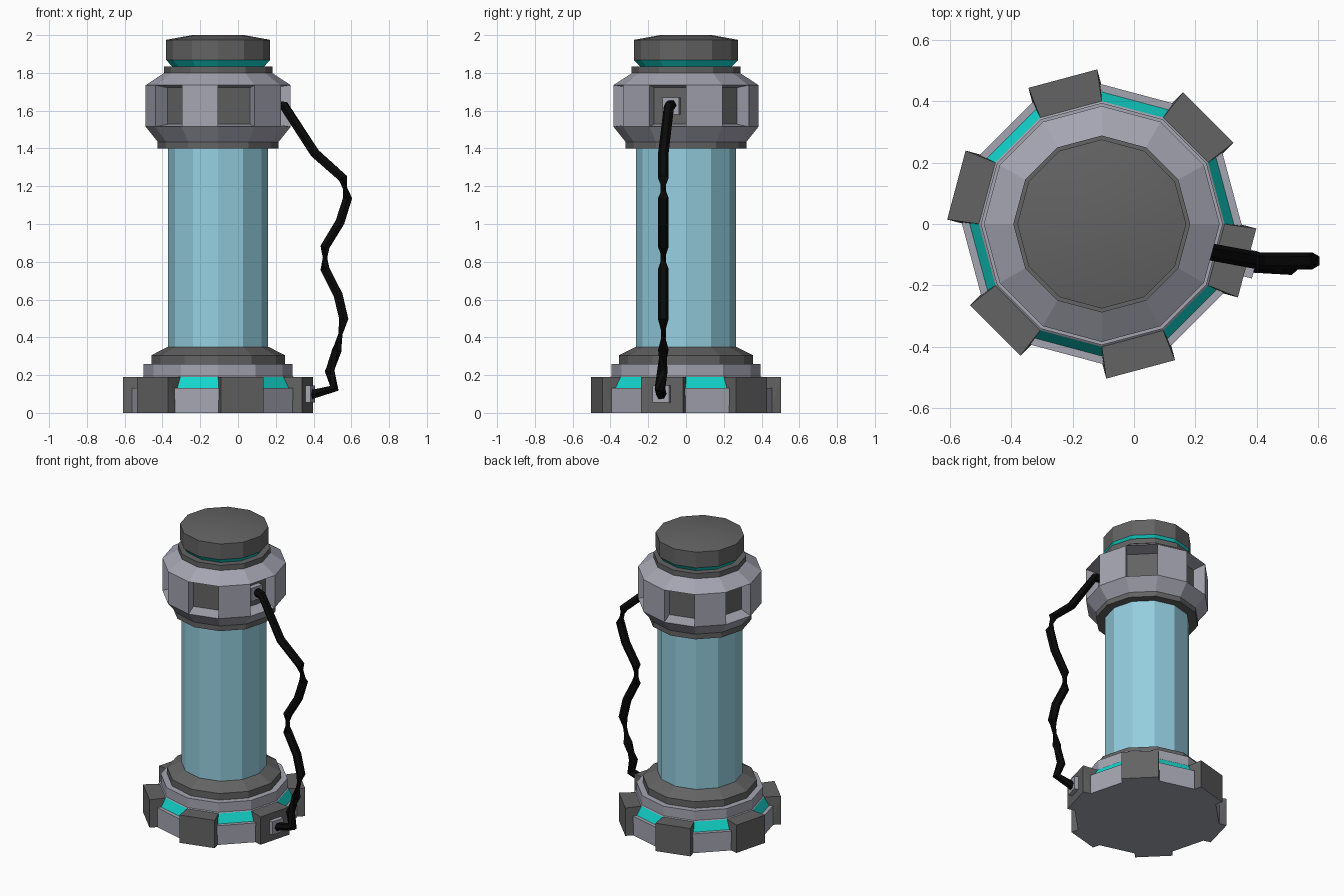
import bpy, bmesh
from math import cos, sin, radians, pi
from mathutils import Vector, Matrix

cube = bpy.data.objects.get("Cube")
if cube:
    bpy.data.objects.remove(cube, do_unlink=True)

SIDES = 12
AXIS = Vector((-0.105, 0, 0))


def material(name, rgb):
    m = bpy.data.materials.new(name)
    m.use_nodes = True
    m.diffuse_color = (*rgb, 1)
    bsdf = m.node_tree.nodes["Principled BSDF"]
    bsdf.inputs["Base Color"].default_value = (*rgb, 1)
    bsdf.inputs["Roughness"].default_value = 0.6
    return m


LIGHT = material("light_grey_metal", (0.37, 0.375, 0.44))
DARK = material("dark_grey_metal", (0.125, 0.125, 0.125))
TEAL = material("teal_glow", (0.006, 0.66, 0.6))
GLASS = material("pale_blue_glass", (0.3, 0.62, 0.74))
BLACK = material("black_rubber", (0.003, 0.003, 0.003))


def finish(name, bm, mats):
    mesh = bpy.data.meshes.new(name)
    bm.to_mesh(mesh)
    bm.free()
    for m in mats:
        mesh.materials.append(m)
    obj = bpy.data.objects.new(name, mesh)
    bpy.context.collection.objects.link(obj)
    return obj


def lathe(profile, colours):
    """Twelve-sided turned shape; one colour index per profile step."""
    bm = bmesh.new()
    rings = []
    for r, z in profile:
        ring = []
        for k in range(SIDES):
            a = 2 * pi * k / SIDES
            ring.append(bm.verts.new(AXIS + Vector((r * cos(a), r * sin(a), z))))
        rings.append(ring)
    for low, high, c in zip(rings, rings[1:], colours):
        for k in range(SIDES):
            n = (k + 1) % SIDES
            f = bm.faces.new((low[k], low[n], high[n], high[k]))
            f.material_index = c
    bmesh.ops.remove_doubles(bm, verts=bm.verts, dist=0.0005)
    bm.faces.ensure_lookup_table()
    return bm


def hull(name, points, angle, mats, rule=None):
    """Convex part given in (outward, sideways, up), turned about the axis."""
    bm = bmesh.new()
    turn = Matrix.Rotation(radians(angle), 3, 'Z')
    for p in points:
        bm.verts.new(AXIS + turn @ Vector(p))
    bmesh.ops.convex_hull(bm, input=bm.verts)
    bmesh.ops.dissolve_limit(bm, angle_limit=0.01, verts=bm.verts, edges=bm.edges)
    bmesh.ops.recalc_face_normals(bm, faces=bm.faces)
    if rule:
        for f in bm.faces:
            f.material_index = rule(f)
    return finish(name, bm, mats)


# Base: wall, ledge, glowing band, upper step and dark collar
finish("base", lathe(
    [(0, 0), (0.455, 0), (0.455, 0.132), (0.43, 0.132), (0.4, 0.19),
     (0.394, 0.195), (0.394, 0.26), (0.354, 0.26), (0.354, 0.305),
     (0.27, 0.348), (0.24, 0.348)],
    [0, 0, 0, 1, 0, 0, 0, 2, 2, 2]), [LIGHT, TEAL, DARK])

# Six feet on alternate sides of the base
for i in range(6):
    foot = []
    for side in (-1, 1):
        foot += [(0.43, side * 0.116, 0), (0.49, side * 0.116, 0),
                 (0.49, side * 0.116, 0.19), (0.382, side * 0.103, 0.19)]
    hull(f"foot_{i + 1}", foot, 45 + 60 * i, [DARK, LIGHT],
         lambda f: 1 if f.normal.z < -0.9 else 0)

# Glass tube
finish("glass_tube", lathe([(0.265, 0.3), (0.265, 1.45)], [0]), [GLASS])

# Upper collar with recessed dark panels on alternate sides
bm = lathe(
    [(0.26, 1.4), (0.32, 1.4), (0.32, 1.435), (0.384, 1.515), (0.384, 1.735),
     (0.285, 1.8), (0.288, 1.8), (0.288, 1.835), (0.2, 1.835)],
    [1, 1, 0, 0, 0, 1, 1, 1])
WALL = 3 * SIDES
walls = [bm.faces[WALL + k] for k in range(1, SIDES, 2)]
for f in bmesh.ops.extrude_discrete_faces(bm, faces=walls)["faces"]:
    f.normal_update()
    normal, mid = f.normal.copy(), f.calc_center_median().z
    for v in f.verts:
        v.co -= normal * 0.09
        v.co.z = mid + (v.co.z - mid) * 0.88
    f.material_index = 1
finish("upper_collar", bm, [LIGHT, DARK])

# Cap with glowing underside and a shallow dome
cap = finish("cap", lathe(
    [(0.24, 1.83), (0.275, 1.868), (0.275, 1.975), (0.137, 2.0), (0, 2.0)],
    [1, 0, 0, 0]), [DARK, TEAL])
bpy.ops.object.select_all(action='DESELECT')
bpy.context.view_layer.objects.active = cap
cap.select_set(True)
bpy.ops.object.shade_smooth_by_angle(angle=radians(20))

# Cable sockets, one on a foot and one inside a collar panel
for name, inner, outer, z in (("lower_socket", 0.48, 0.518, 0.1),
                              ("upper_socket", 0.27, 0.315, 1.624)):
    hull(name, [(d, s * 0.045, z + t * 0.045) for d in (inner, outer)
                for s in (-1, 1) for t in (-1, 1)], -15, [LIGHT])

# Loose cable joining the sockets
path = [(0.19, -0.075, 1.63), (0.245, -0.09, 1.624), (0.407, -0.12, 1.375),
        (0.555, -0.12, 1.243), (0.58, -0.12, 1.137), (0.54, -0.12, 1.01),
        (0.46, -0.12, 0.878), (0.46, -0.12, 0.762), (0.53, -0.12, 0.624),
        (0.56, -0.12, 0.497), (0.524, -0.12, 0.333), (0.485, -0.125, 0.222),
        (0.51, -0.138, 0.13), (0.38, -0.13, 0.095)]
curve = bpy.data.curves.new("cable", 'CURVE')
curve.dimensions = '3D'
curve.twist_mode = 'Z_UP'
curve.bevel_depth = 0.028
curve.bevel_resolution = 1
curve.use_fill_caps = True
spline = curve.splines.new('POLY')
spline.points.add(len(path) - 1)
for point, co in zip(spline.points, path):
    point.co = (*co, 1)
spline.use_smooth = False
curve.materials.append(BLACK)
cable = bpy.data.objects.new("cable", curve)
bpy.context.collection.objects.link(cable)
bpy.ops.object.select_all(action='DESELECT')
bpy.context.view_layer.objects.active = cable
cable.select_set(True)
bpy.ops.object.convert(target='MESH')
